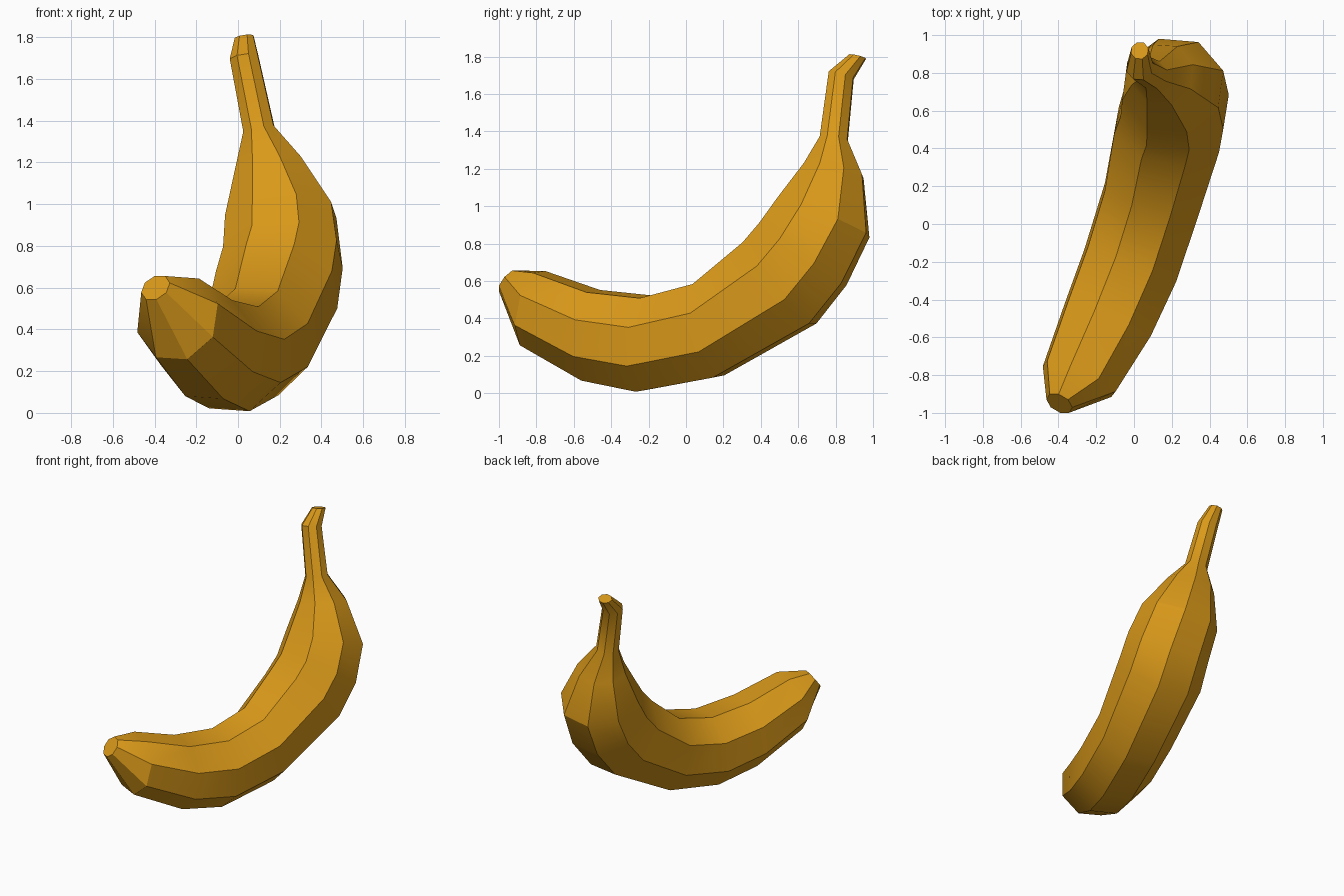
import bpy, bmesh
from math import sin, cos, radians
from mathutils import Vector

if "Cube" in bpy.data.objects:
    bpy.data.objects.remove(bpy.data.objects["Cube"])

# The fruit bends in one leaning plane: side = plane normal, along/up lie in it
side = Vector((0.914, -0.341, 0.221)).normalized()
along = Vector((0.349, 0.937, 0)).normalized()
up = side.cross(along).normalized()
SIDES, PHASE = 8, radians(6)

# Rings from blossom tip to stem top: centre x, y, z, radius, tilt in degrees
rings = [
    (-0.395, -0.95, 0.60, 0.075, -37),
    (-0.29, -0.82, 0.455, 0.215, -13),
    (-0.14, -0.51, 0.31, 0.257, -5),
    (-0.02, -0.22, 0.265, 0.272, -4),
    (0.09, 0.12, 0.34, 0.277, 12),
    (0.185, 0.50, 0.59, 0.305, 41),
    (0.215, 0.625, 0.745, 0.297, 56),
    (0.205, 0.735, 0.94, 0.278, 71),
    (0.15, 0.79, 1.19, 0.172, 82),
    (0.10, 0.79, 1.36, 0.08, 88),
    (0.03, 0.83, 1.70, 0.073, 78),
    (0.03, 0.918, 1.80, 0.048, 80),
]

# Loft the octagonal rings and close both ends
bm = bmesh.new()
loops = []
for x, y, z, r, tilt in rings:
    a = radians(tilt)
    v = up * cos(a) - along * sin(a)
    loops.append([bm.verts.new(Vector((x, y, z)) + r * (side * cos(t) + v * sin(t)))
                  for t in (PHASE + radians(360 / SIDES) * k for k in range(SIDES))])
for p, q in zip(loops, loops[1:]):
    for k in range(SIDES):
        n = (k + 1) % SIDES
        bm.faces.new((p[k], p[n], q[n], q[k]))
bm.faces.new(loops[0])
bm.faces.new(loops[-1])
bmesh.ops.recalc_face_normals(bm, faces=bm.faces)

mesh = bpy.data.meshes.new("banana")
bm.to_mesh(mesh)
bm.free()
banana = bpy.data.objects.new("banana", mesh)
bpy.context.collection.objects.link(banana)

# Yellow peel
peel = bpy.data.materials.new("peel")
peel.diffuse_color = (0.70, 0.32, 0.01, 1)
peel.use_nodes = True
peel.node_tree.nodes["Principled BSDF"].inputs["Base Color"].default_value = peel.diffuse_color
mesh.materials.append(peel)

# Crisp lengthwise ridges, smooth along the bend
bpy.context.view_layer.objects.active = banana
banana.select_set(True)
bpy.ops.object.shade_smooth_by_angle(angle=radians(30))
